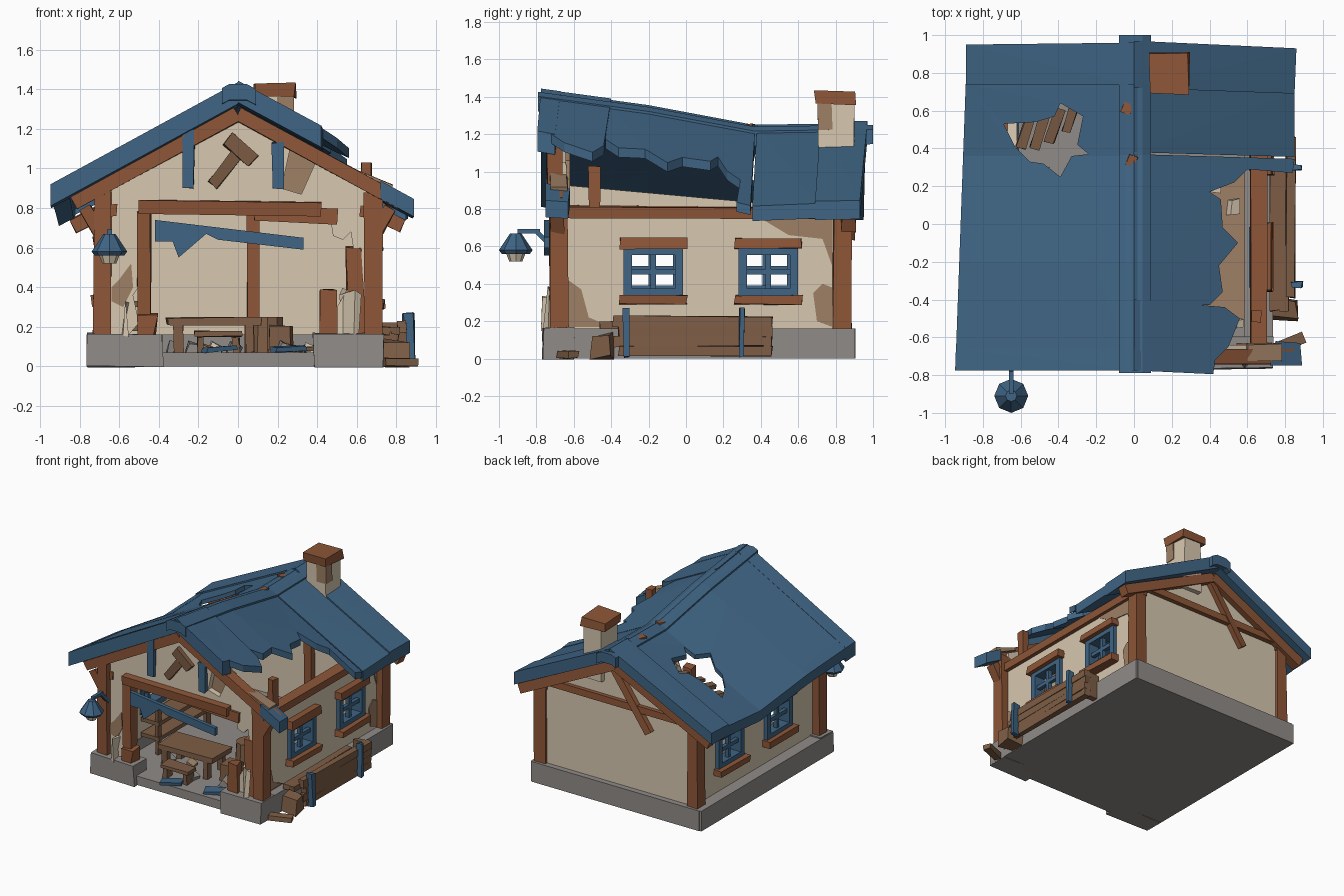
import bpy, bmesh, random
from mathutils import Vector, Matrix
random.seed(4)

def material(name, *rgb):
    m = bpy.data.materials.new(name)
    m.diffuse_color = (*rgb, 1)
    return m

BLUE = material("blue paint", 0.05, 0.128, 0.23)
TIMBER = material("orange brown timber", 0.27, 0.094, 0.039)
PLANK = material("worn plank", 0.205, 0.11, 0.06)
PLASTER = material("cream plaster", 0.68, 0.575, 0.435)
BARE = material("bare tan wall", 0.34, 0.215, 0.13)
STONE = material("grey stone", 0.28, 0.26, 0.245)

def finish(name, bm, mat, jitter=0.0):
    for v in bm.verts:
        v.co += Vector([random.uniform(-jitter, jitter) for _ in range(3)])
    bmesh.ops.recalc_face_normals(bm, faces=bm.faces)
    me = bpy.data.meshes.new(name)
    bm.to_mesh(me)
    bm.free()
    me.materials.append(mat)
    bpy.context.collection.objects.link(bpy.data.objects.new(name, me))

def beam(name, p, q, w, h, mat=TIMBER, jitter=0.006):
    """Box from p to q; w is its sideways and h its upward thickness."""
    p, q = Vector(p), Vector(q)
    bm = bmesh.new()
    bmesh.ops.create_cube(bm, size=1)
    rot = (q - p).to_track_quat('Z', 'Y').to_matrix().to_4x4()
    bm.transform(Matrix.Translation((p + q) / 2) @ rot @ Matrix.Diagonal((w, h, (q - p).length, 1)))
    finish(name, bm, mat, jitter)

def block(name, x0, x1, y0, y1, z0, z1, mat, jitter=0.0):
    x, y = (x0 + x1) / 2, (y0 + y1) / 2
    beam(name, (x, y, z0), (x, y, z1), x1 - x0, y1 - y0, mat, jitter)

def panel(name, loops, fn, vec, mat, cuts=()):
    """Fill 2D outlines (first outer, rest holes), map with fn and thicken along vec."""
    bm = bmesh.new()
    edges = []
    for loop in loops:
        vs = [bm.verts.new((a, b, 0)) for a, b in loop]
        edges += [bm.edges.new((vs[i - 1], vs[i])) for i in range(len(vs))]
    bmesh.ops.triangle_fill(bm, edges=edges, use_beauty=True, normal=(0, 0, 1))
    for co, no in cuts:
        bmesh.ops.bisect_plane(bm, geom=bm.verts[:] + bm.edges[:] + bm.faces[:], plane_co=co, plane_no=no)
    for v in bm.verts:
        v.co = Vector(fn(v.co.x, v.co.y))
    ext = bmesh.ops.extrude_face_region(bm, geom=bm.faces[:])["geom"]
    bmesh.ops.translate(bm, vec=vec, verts=[g for g in ext if isinstance(g, bmesh.types.BMVert)])
    finish(name, bm, mat)

def front_panel(name, pts, y, depth, mat):
    panel(name, [pts], lambda a, b: (a, y, b), (0, depth, 0), mat)

def rect(a0, a1, b0, b1):
    return [(a0, b0), (a1, b0), (a1, b1), (a0, b1)]

def cone(name, loc, r1, r2, h, mat, n=8):
    bm = bmesh.new()
    bmesh.ops.create_cone(bm, cap_ends=True, segments=n, radius1=r1, radius2=r2, depth=h, matrix=Matrix.Translation(loc))
    finish(name, bm, mat)

def ridge(y):
    """Sagging ridge height."""
    pts = [(-0.8, 1.437), (-0.2, 1.355), (0.36, 1.25), (1.01, 1.26)]
    (a, za), (b, zb) = next(s for s in zip(pts, pts[1:]) if y <= s[1][0])
    return za + (zb - za) * (y - a) / (b - a)

# stone base with raised curb, open at the doorway
block("floor_slab", -0.74, 0.71, -0.73, 0.89, 0, 0.07, STONE)
block("back_curb", -0.75, 0.72, 0.76, 0.905, 0, 0.16, STONE)
block("bare_floor_patch", 0.38, 0.6, -0.5, 0.35, 0.07, 0.076, BARE)
# side walls with window openings, posts and plates
for s, n, ys, dz in ((-1, "left", (-0.185, 0.425), 0.015), (1, "right", (-0.175, 0.44), 0)):
    block(n + "_curb", *sorted((s * 0.6 - 0.015, s * 0.75 - 0.015)), -0.74, 0.9, 0, 0.16, STONE)
    block(n + "_front_curb", *sorted((s * 0.38, s * 0.75 - 0.012)), -0.765, -0.6, 0, 0.165, STONE, 0.006)
    outline = [(-0.68, 0.15), (0.85, 0.15), (0.85, 0.79), (-0.68, 0.93 if s < 0 else 0.78)]
    holes = [rect(y - 0.13, y + 0.13, 0.36 + dz, 0.57 + dz) for y in ys]
    panel(n + "_wall", [outline] + holes, lambda a, b: (s * 0.62, a, b), (s * 0.05, 0, 0), PLASTER)
    for i, y in enumerate(ys):
        w, x, z = f"{n}_window{i}_", s * 0.665, 0.465 + dz
        ring = [rect(y - e, y + e, z - e + 0.025, z + e - 0.025) for e in (0.16, 0.115)]
        panel(w + "frame", ring, lambda a, b: (s * 0.61, a, b), (s * 0.09, 0, 0), BLUE)
        beam(w + "bar_up", (x, y, z - 0.1), (x, y, z + 0.1), 0.03, 0.03, BLUE, 0)
        beam(w + "bar_across", (x, y - 0.13, z), (x, y + 0.13, z), 0.03, 0.03, BLUE, 0)
        beam(w + "lintel", (s * 0.68, y - 0.178, z + 0.152), (s * 0.68, y + 0.178, z + 0.152), 0.1, 0.055)
        beam(w + "sill", (s * 0.685, y - 0.18, z - 0.15), (s * 0.685, y + 0.18, z - 0.15), 0.11, 0.05)
    beam(n + "_front_post", (s * 0.685, -0.68, 0.15), (s * 0.685, -0.68, 0.88), 0.09, 0.1)
    beam(n + "_back_post", (s * 0.67, 0.835, 0.15), (s * 0.67, 0.835, 0.8), 0.09, 0.095)
    beam(n + "_top_plate", (s * 0.66, -0.7, 0.785), (s * 0.66, 0.88, 0.775), 0.09, 0.06)
    beam(n + "_eave_brace", (s * 0.7, -0.69, 0.68), (s * 0.77, -0.69, 0.8), 0.07, 0.06)
    # rake beams under the roof edges
    for y, e, drop in ((-0.7, "front", 0.15), (0.87, "back", 0.135)):
        z = ridge(y) - drop
        beam(f"{e}_rake_{n}", (0, y, z), (s * 0.83, y, z - (0.445 if y < 0 else 0.415)), 0.08, 0.075)

# front gable wall around the broken opening, and back gable wall
front = [(-0.66, 0.15), (-0.56, 0.15), (-0.5, 0.22), (-0.53, 0.36), (-0.47, 0.45), (-0.47, 0.79), (0.46, 0.79),
         (0.48, 0.66), (0.53, 0.64), (0.57, 0.68), (0.59, 0.55), (0.57, 0.42), (0.5, 0.3), (0.46, 0.15),
         (0.66, 0.15), (0.66, 0.92), (0.4, 1.05), (0.32, 0.87), (0.22, 0.9), (0.27, 1.13), (0, 1.27), (-0.66, 0.93)]
front_panel("front_wall", front, -0.64, -0.05, PLASTER)
front_panel("front_broken_lath", [(0.1, 0.86), (0.45, 0.85), (0.42, 1.06), (0.28, 1.13), (0.18, 0.95)], -0.645, 0.025, BARE)
front_panel("front_bare_patch", [(-0.64, 0.33), (-0.58, 0.3), (-0.53, 0.4), (-0.54, 0.52), (-0.6, 0.44), (-0.64, 0.4)],
            -0.69, -0.006, BARE)
front_panel("back_wall", [(-0.66, 0.15), (0.66, 0.15), (0.66, 0.8), (0, 1.14), (-0.66, 0.8)], 0.81, 0.05, PLASTER)
front_panel("fallen_awning", [(-0.42, 0.74), (0.33, 0.65), (0.33, 0.59), (-0.1, 0.64), (-0.16, 0.67), (-0.3, 0.55),
                              (-0.33, 0.63), (-0.42, 0.63)], -0.73, -0.03, BLUE)
beam("back_cross_beam", (-0.68, 0.86, 0.815), (0.68, 0.86, 0.815), 0.06, 0.055)
beam("back_brace", (-0.3, 0.875, 0.65), (0.02, 0.875, 1.1), 0.05, 0.055)
beam("inner_back_post", (0.075, 0.79, 0.07), (0.075, 0.79, 0.95), 0.06, 0.05)
# doorway timbers
beam("door_lintel", (-0.5, -0.7, 0.81), (0.42, -0.7, 0.795), 0.09, 0.07)
beam("broken_lintel", (0.08, -0.68, 0.775), (0.5, -0.68, 0.755), 0.06, 0.075)
beam("door_post_left", (-0.475, -0.68, 0.16), (-0.475, -0.68, 0.78), 0.065, 0.08)
beam("door_post_foot", (-0.46, -0.69, 0.16), (-0.46, -0.69, 0.27), 0.09, 0.09, TIMBER, 0.012)
beam("door_post_stub", (0.45, -0.68, 0.16), (0.45, -0.68, 0.38), 0.08, 0.08, TIMBER, 0.015)
beam("right_inner_post", (0.6, -0.67, 0.16), (0.59, -0.67, 0.6), 0.06, 0.08, TIMBER, 0.012)
beam("roof_prop", (0.65, -0.49, 0.78), (0.65, -0.49, 1.03), 0.05, 0.06)
beam("blue_board_left", (-0.25, -0.73, 0.9), (-0.25, -0.73, 1.2), 0.06, 0.025, BLUE)
beam("blue_board_right", (0.2, -0.73, 0.9), (0.2, -0.73, 1.13), 0.06, 0.025, BLUE)
beam("sign_handle", (-0.13, -0.705, 0.92), (0.0, -0.705, 1.08), 0.03, 0.06, PLANK)
beam("sign_head", (-0.05, -0.71, 1.15), (0.08, -0.71, 1.04), 0.035, 0.075, PLANK)

# roof pieces follow the sagging ridge
def roof(name, loops, lift=0.0, thick=0.05):
    panel(name, loops, lambda x, y: (x, y, ridge(y) + lift - abs(x) * (0.545 - 0.03 * (y + 0.77))),
          (0, 0, -thick), BLUE, [((0, -0.2, 0), (0, 1, 0)), ((0, 0.36, 0), (0, 1, 0))])

hole = [(-0.69, 0.53), (-0.52, 0.54), (-0.42, 0.57), (-0.39, 0.64), (-0.27, 0.57), (-0.3, 0.42), (-0.24, 0.37),
        (-0.33, 0.36), (-0.39, 0.25), (-0.48, 0.32), (-0.55, 0.33), (-0.63, 0.41)]
jagged = [(0, -0.42), (0.4, -0.43), (0.47, -0.36), (0.45, -0.22), (0.55, -0.1), (0.47, -0.02), (0.46, 0.13),
          (0.4, 0.17), (0.53, 0.22), (0.6, 0.29), (0.84, 0.27), (0.85, 0.345), (0, 0.37)]
roof("roof_left", [[(-0.945, -0.77), (0, -0.77), (0, 0.74), (-0.89, 0.74)], hole], 0, 0.035)
roof("left_verge", [[(-0.947, -0.775), (0, -0.775), (0, -0.66), (-0.943, -0.66)]], 0.003, 0.11)
roof("left_eave", [[(-0.946, -0.77), (-0.86, -0.77), (-0.82, 0.74), (-0.891, 0.74)]], 0.002, 0.08)
roof("roof_left_back", [[(-0.89, 0.735), (0, 0.735), (0, 0.96), (-0.89, 0.95)]], 0.012, 0.09)
roof("roof_right_front", [[(0, -0.77), (0.42, -0.79), (0.43, -0.72), (0.5, -0.65), (0.56, -0.5), (0.48, -0.44), (0, -0.4)]], 0.008)
roof("right_verge", [[(0, -0.775), (0.42, -0.795), (0.43, -0.7), (0, -0.67)]], 0.01, 0.11)
roof("roof_right_mid", [jagged])
roof("roof_right_back", [[(0, 0.38), (0.85, 0.355), (0.85, 0.7), (0, 0.72)]], 0, 0.08)
roof("roof_right_end", [[(0, 0.72), (0.85, 0.69), (0.86, 0.93), (0, 0.97)]], 0.012, 0.1)
roof("roof_corner_scrap", [[(0.72, -0.75), (0.89, -0.75), (0.88, -0.63), (0.75, -0.62)]], -0.1, 0.09)
beam("eave_splinter", (0.6, -0.68, 0.975), (0.78, -0.68, 0.9), 0.09, 0.03, BARE)
for i, (a, b) in enumerate(((-0.79, -0.2), (-0.2, 0.365), (0.36, 1.0))):
    panel(f"ridge_cap{i}", [rect(-0.08, 0.09, a, b)],
          lambda x, y: (x, y, ridge(y) - 0.53 * max(abs(x), 0.045) + 0.014), (0, 0, -0.08), BLUE,
          [((k, 0, 0), (1, 0, 0)) for k in (-0.045, 0.045)])
for i, (x, y) in enumerate(((-0.045, 0.62), (-0.03, 0.31))):
    beam(f"ridge_chip{i}", (x, y - 0.03, ridge(y) - 0.022), (x + 0.03, y + 0.05, ridge(y) - 0.024), 0.05, 0.03)
for i, (x, y) in enumerate(((-0.6, 0.47), (-0.53, 0.47), (-0.45, 0.5), (-0.36, 0.56))):
    beam(f"broken_batten{i}", (x, y - 0.07, 0.86 + 0.045 * i), (x + 0.06, y + 0.11, 0.88 + 0.045 * i), 0.05, 0.03, PLANK)

# chimney
block("chimney", 0.11, 0.275, 0.71, 0.9, 0.95, 1.37, PLASTER, 0.008)
block("chimney_bare_patch", 0.2, 0.28, 0.705, 0.78, 1.22, 1.37, BARE, 0.004)
block("chimney_cap", 0.08, 0.29, 0.69, 0.91, 1.36, 1.432, TIMBER, 0.008)
# lantern on a bracket
beam("lantern_arm", (-0.65, -0.7, 0.58), (-0.65, -0.8, 0.68), 0.025, 0.025, BLUE, 0)
beam("lantern_hook", (-0.65, -0.78, 0.68), (-0.65, -0.9, 0.68), 0.025, 0.025, BLUE, 0)
cone("lantern_shade", (-0.65, -0.91, 0.625), 0.09, 0.03, 0.09, BLUE)
cone("lantern_rim", (-0.65, -0.91, 0.57), 0.075, 0.09, 0.02, BLUE)
cone("lantern_glass", (-0.65, -0.91, 0.545), 0.035, 0.055, 0.05, PLASTER)
# bare patches on the right wall
for i, pts in enumerate(([(0.4, 0.75), (0.78, 0.75), (0.78, 0.5), (0.73, 0.64), (0.55, 0.66)],
                         [(0.78, 0.17), (0.7, 0.2), (0.68, 0.35), (0.73, 0.4), (0.78, 0.38)],
                         [(-0.63, 0.17), (-0.4, 0.17), (-0.52, 0.22), (-0.56, 0.37), (-0.63, 0.42)])):
    panel(f"right_bare_patch{i}", [pts], lambda a, b: (0.67, a, b), (0.007, 0, 0), BARE)
# planter box of loose boards along the right wall
for i in range(4):
    z = 0.042 + 0.052 * i
    beam(f"planter_board{i}", (0.83, -0.36 - 0.03 * (i % 2), z), (0.83, 0.46, z), 0.045, 0.056, PLANK)
for i, y in enumerate((-0.32, 0.3)):
    x = 0.745 + 0.05 * i
    beam("planter_top", (x, -0.46, 0.18), (x, 0.33, 0.18), 0.05, 0.04, PLANK)
    beam("planter_stake", (0.865, y, 0.01), (0.86, y, 0.27), 0.03, 0.055, BLUE)
block("planter_end", 0.72, 0.85, 0.41, 0.46, 0.02, 0.22, PLANK, 0.006)
block("planter_broken_end", 0.73, 0.86, -0.5, -0.4, 0.01, 0.13, PLANK, 0.02)
# table, bench, barrel, crate and rack inside
block("table_top", -0.36, 0.12, -0.5, -0.25, 0.21, 0.25, PLANK, 0.008)
block("bench_top", -0.22, 0.02, -0.66, -0.55, 0.15, 0.18, PLANK, 0.004)
for x, y in ((-0.3, -0.47), (-0.3, -0.29), (0.06, -0.47), (0.06, -0.29)):
    beam("table_leg", (x, y, 0.07), (x, y, 0.22), 0.045, 0.045, PLANK)
for x in (-0.19, -0.01):
    beam("bench_leg", (x, -0.61, 0.07), (x, -0.61, 0.15), 0.035, 0.08, PLANK)
cone("barrel", (0.15, -0.1, 0.16), 0.09, 0.08, 0.18, PLANK, 10)
block("crate", 0.16, 0.27, -0.45, -0.33, 0.07, 0.21, PLANK, 0.01)
for y, z in ((-0.33, 0.18), (0.28, 0.3)):
    block("rack_shelf", -0.61, -0.45, -0.35, 0.3, z, z + 0.03, PLANK)
    beam("rack_post", (-0.47, y, 0.07), (-0.47, y, 0.42), 0.035, 0.035, PLANK)
# rubble and fallen boards
for i in range(14):
    x, y, r = random.uniform(-0.35, 0.55), random.uniform(-0.7, 0.3), random.uniform(0.025, 0.045)
    beam(f"rubble{i}", (x, y, 0.06), (x + 0.02, y, 0.07 + r), 2 * r, 1.6 * r, (PLASTER, STONE, BARE)[i % 3], 0.01)
for i, (x, y, m) in enumerate(((0.25, -0.65, BLUE), (-0.1, -0.7, BLUE), (0.33, -0.4, PLANK), (0.3, 0.2, PLANK))):
    beam(f"fallen_board{i}", (x - 0.07, y - 0.03, 0.085), (x + 0.08, y + 0.03, 0.095), 0.08, 0.025, m)
beam("corner_debris", (0.74, -0.66, 0.02), (0.9, -0.6, 0.02), 0.06, 0.04, PLANK)
beam("right_plaster_shard", (0.56, -0.71, 0.16), (0.57, -0.7, 0.38), 0.11, 0.03, PLASTER, 0.02)
beam("left_plaster_shard", (-0.58, -0.71, 0.16), (-0.57, -0.71, 0.33), 0.11, 0.03, PLASTER, 0.02)
